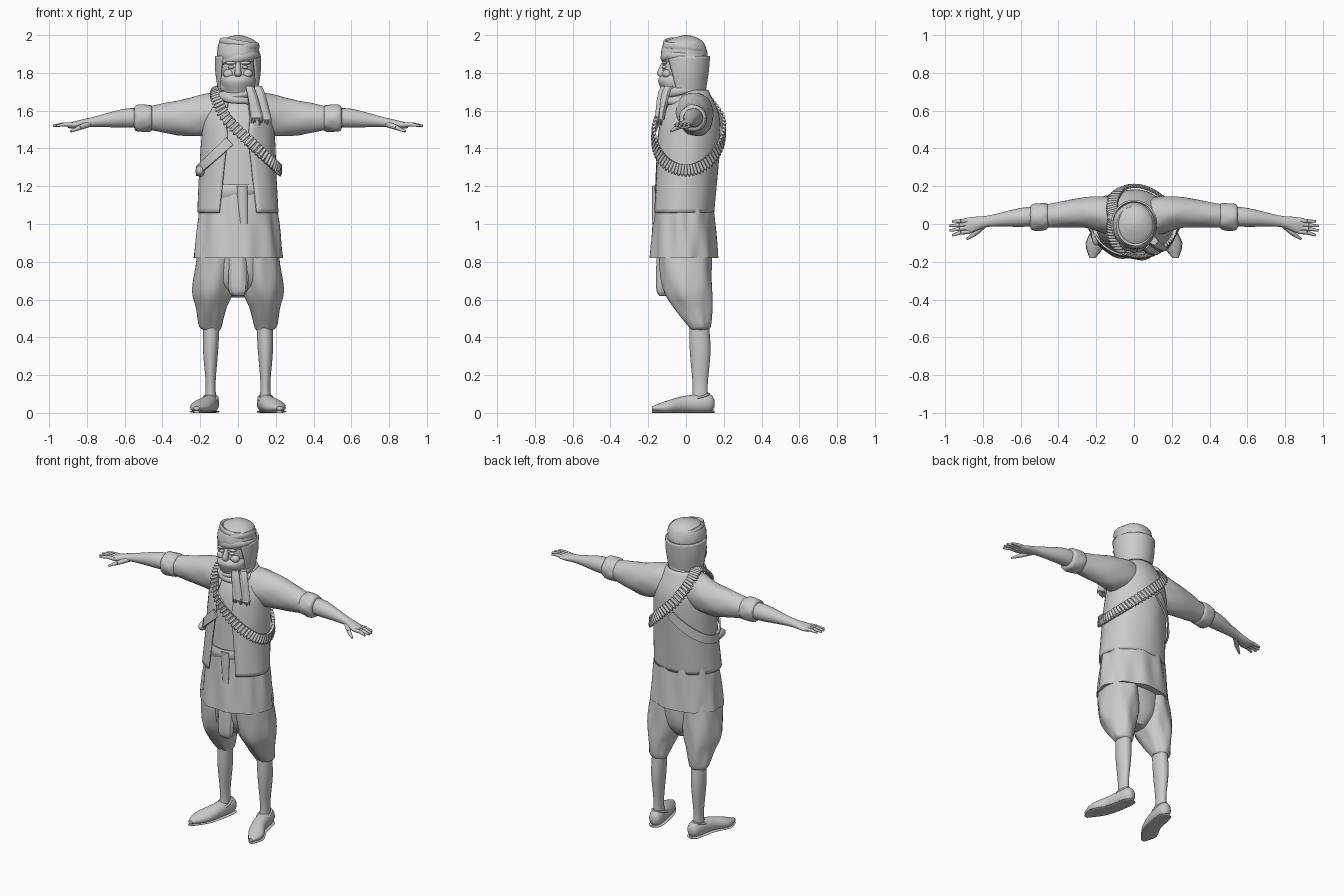
import bpy, bmesh, math, random
from math import sin, cos, pi, tau, sqrt
from mathutils import Vector

random.seed(4)
if "Cube" in bpy.data.objects:
    bpy.data.objects.remove(bpy.data.objects["Cube"])

grey = bpy.data.materials.new("plain grey")
grey.use_nodes = True
grey.diffuse_color = (0.6, 0.6, 0.6, 1)
grey.node_tree.nodes["Principled BSDF"].inputs["Base Color"].default_value = grey.diffuse_color


def finish(name, bm, thickness=0, mirror=False, floor=0):
    for vert in bm.verts:
        vert.co.z = max(vert.co.z, floor)
    bmesh.ops.recalc_face_normals(bm, faces=bm.faces)
    mesh = bpy.data.meshes.new(name)
    bm.to_mesh(mesh)
    bm.free()
    mesh.materials.append(grey)
    part = bpy.data.objects.new(name, mesh)
    bpy.context.collection.objects.link(part)
    if thickness:
        part.modifiers.new("cloth", "SOLIDIFY").thickness = thickness
    if mirror:
        part.modifiers.new("other side", "MIRROR").use_mirror_merge = False
    bpy.ops.object.select_all(action="DESELECT")
    part.select_set(True)
    bpy.context.view_layer.objects.active = part
    bpy.ops.object.shade_smooth_by_angle(angle=math.radians(50))


def at(x=0, y=0, z=0, wide=.1, deep=None, gap=0):
    """One oval cross-section: centre, two radii, half angle of the front opening."""
    return Vector((x, y, z, wide, wide if deep is None else deep, gap))


def spline(keys, steps=4):
    padded = [keys[0], *keys, keys[-1]]
    for a, b, c, d in zip(padded, padded[1:], padded[2:], padded[3:]):
        for step in range(steps):
            t = step / steps
            bend = (a * 2 - b * 5 + c * 4 - d) * t * t + (b * 3 - a - c * 3 + d) * t ** 3
            yield (b * 2 + (c - a) * t + bend) / 2
    yield keys[-1]


def skin(bm, rows, around=True, along=False):
    """Faces between rows of points."""
    rows = [[bm.verts.new(point) for point in row] for row in rows]
    for low, high in zip(rows, rows[1:] + rows[:1] if along else rows[1:]):
        count = len(low)
        for k in range(count if around else count - 1):
            j = (k + 1) % count
            bm.faces.new((low[k], low[j], high[j], high[k]))
    if around and not along:
        bm.faces.new(rows[0])
        bm.faces.new(rows[-1])


def loft(name, *keys, axis="z", sides=40, folds=0, count=5, twist=9, opened=False, **options):
    """Smooth body through cross-sections, with optional cloth folds."""
    along = "xyz".index(axis)
    across, other = [i for i in range(3) if i != along]
    rows = []
    for ring in spline(keys):
        row = []
        for k in range(sides):
            share = k / (sides - 1) if opened else k / sides
            angle = ring[5] - pi / 2 + (tau - 2 * ring[5]) * share
            turn = twist * ring[along]
            crease = 1 + folds * (sin(count * angle + turn) + sin((count + 3) * angle - turn) / 2)
            point = Vector(ring[:3])
            point[across] += ring[3] * crease * cos(angle)
            point[other] += ring[4] * crease * sin(angle)
            row.append(point)
        rows.append(row)
    bm = bmesh.new()
    skin(bm, rows, around=not opened)
    finish(name, bm, **options)


def roll(name, centre, wide, deep, tall, thick, lean=0, pitch=0):
    """Rolled cloth ring, leaning sideways or pitched forward."""
    rows = []
    for k in range(40):
        angle = tau * k / 40
        swell = tall * (1 + sin(3 * angle + 50 * centre.z) / 7)
        row = []
        for j in range(10):
            turn = tau * j / 10
            x = (wide + thick * cos(turn)) * cos(angle)
            y = (deep + thick * cos(turn)) * sin(angle)
            row.append(centre + Vector((x, y, swell * sin(turn) + lean * x + pitch * y)))
        rows.append(row)
    bm = bmesh.new()
    skin(bm, rows, along=True)
    finish(name, bm)


def rod(bm, start, end, thick, tip, sides=8):
    frame = (end - start).to_track_quat("Z", "Y").to_matrix().to_4x4()
    frame.translation = (start + end) / 2
    bmesh.ops.create_cone(bm, cap_ends=True, segments=sides, radius1=thick, radius2=tip,
                          depth=(end - start).length, matrix=frame)


def ball(name, centre, size, mirror=False):
    bm = bmesh.new()
    bmesh.ops.create_uvsphere(bm, u_segments=16, v_segments=10, radius=1)
    for vert in bm.verts:
        vert.co = centre + vert.co * Vector.Fill(3, 0).dot(vert.co) + Vector(c * s for c, s in zip(vert.co, size))
    finish(name, bm, mirror=mirror)


def torso(z, inset=0):
    """Cross-section of the upper body, rounding off above the chest."""
    rounding = sqrt(1 - (max(0, z - 1.45) / .3) ** 2)
    wide = (.195 + max(0, 1.45 - z) / 20) * rounding
    return at(z=z, y=.08 * (z - 1.3), wide=wide - inset, deep=.17 * rounding - inset,
              gap=.3 + abs(z - 1.45) / 2)


def strap_path(middle, rise, start, sweep, steps):
    """Tilted loop lying on the torso: point, outward and cross directions."""
    points = []
    for k in range(steps):
        angle = start + sweep * k / steps
        z = middle - rise * cos(angle)
        ring = torso(z)
        points.append(Vector((ring[3] * cos(angle), ring[1] + ring[4] * sin(angle), z)))
    for k, point in enumerate(points):
        outward = Vector((point.x, point.y, 3 * max(0, point.z - 1.55))).normalized()
        ahead = points[(k + 1) % steps] - points[k - 1]
        yield point + outward * .008, outward, ahead.cross(outward).normalized()


def strap(name, path, width, closed):
    rows = [[p + side * width * s + out * lift for s, lift in ((-1, 0), (-1, .01), (1, .01), (1, 0))]
            for p, out, side in path]
    bm = bmesh.new()
    skin(bm, rows, along=closed)
    finish(name, bm)


# Shirt, skirt of the tunic, open jacket and sash
loft("shirt", *[torso(1.1 + i / 10, inset=.015) for i in range(7)], folds=.01)
loft("tunic_skirt", at(z=.82, y=-.01, wide=.235, deep=.18), at(z=1, y=-.01, wide=.215, deep=.165),
     at(z=1.2, y=-.01, wide=.185, deep=.15), folds=.025, count=9, sides=72)
loft("jacket", *[torso(1.06 + .13 * i) for i in range(6)], folds=.008, opened=True, thickness=.01)
roll("sash", Vector((0, -.01, 1.18)), wide=.18, deep=.15, tall=.035, thick=.012, lean=.05)
loft("sash_tail", at(z=1, x=.03, y=-.17, wide=.02, deep=.01), at(z=1.2, x=.02, y=-.16, wide=.03, deep=.02))

# Baggy trousers with a hanging front panel
loft("hanging_panel", at(z=.62, y=-.12, wide=.03, deep=.02), at(z=.67, y=-.13, wide=.05, deep=.03),
     at(z=.9, y=-.12, wide=.05, deep=.03), folds=.07)
loft("trouser_seat", at(z=.61, y=.02, wide=.05), at(z=.7, wide=.18, deep=.12),
     at(z=.9, y=-.01, wide=.2, deep=.14), folds=.03)
loft("trouser_legs", at(z=.44, x=.14, y=.07, wide=.045), at(z=.46, x=.145, y=.07, wide=.06),
     at(z=.55, x=.14, y=.04, wide=.08, deep=.1), at(z=.66, x=.13, y=.01, wide=.11, deep=.13),
     at(z=.88, x=.11, y=-.01, deep=.14), folds=.035, twist=14, mirror=True)

# Calves and soft shoes with the toes turned out
loft("calves", at(z=.04, x=.145, y=.075, wide=.035, deep=.045), at(z=.15, x=.145, y=.075, wide=.026, deep=.04),
     at(z=.33, x=.145, y=.075, wide=.04, deep=.055), at(z=.48, x=.14, y=.07, wide=.043, deep=.05), mirror=True)
shoe = [at(y=.15, x=.14, z=.05, wide=.015, deep=.02), at(y=.12, x=.14, z=.05, wide=.04, deep=.05),
        at(y=0, x=.16, z=.045, wide=.046), at(y=-.1, x=.2, z=.03, wide=.053, deep=.035),
        at(y=-.18, x=.22, z=.025, wide=.015, deep=.01)]
loft("shoes", *shoe, axis="y", mirror=True, floor=.008)
loft("soles", *[at(r[0], r[1], .006, r[3] * 1.05, .007) for r in shoe], axis="y", mirror=True)
for word, side in (("left", 1), ("right", -1)):
    roll(word + "_shoe_collar", Vector((side * .145, .065, .08)), wide=.035, deep=.055,
         tall=.007, thick=.007, pitch=.3)

# Sleeves, rolled cuffs and bare forearms
loft("sleeves", at(x=.04, y=.03, z=1.6, wide=.09), at(x=.13, y=.045, z=1.585, wide=.1, deep=.11),
     at(x=.27, y=.06, z=1.565, wide=.08, deep=.1), at(x=.48, y=.04, z=1.56, wide=.06),
     axis="x", folds=.02, twist=30, mirror=True)
loft("cuffs", at(x=.455, y=.04, z=1.56, wide=.05), at(x=.465, y=.04, z=1.56, wide=.07),
     at(x=.535, y=.035, z=1.56, wide=.07), at(x=.55, y=.035, z=1.56, wide=.05),
     axis="x", folds=.025, twist=60, mirror=True)
loft("forearms", at(x=.5, y=.04, z=1.56, wide=.05), at(x=.6, y=.035, z=1.56, wide=.05),
     at(x=.77, y=.015, z=1.54, wide=.03, deep=.026), at(x=.86, y=-.005, z=1.525, wide=.042, deep=.02),
     at(x=.9, y=-.01, z=1.52, wide=.04, deep=.012), axis="x", mirror=True)

# Fingers fan out from the palm; the thumb points forward and down
bm = bmesh.new()
for k in range(4):
    knuckle = Vector((.87, .02 - .02 * k, 1.525))
    reach = .115 - .015 * abs(k - 1.5)
    middle = knuckle + Vector((reach / 2, -.005, .002))
    rod(bm, knuckle, middle, .012, .011)
    rod(bm, middle, knuckle + Vector((reach, -.005 * (k + 1), -.005)), .011, .006)
thumb = Vector((.84, -.05, 1.51))
rod(bm, Vector((.79, 0, 1.53)), thumb, .018, .013)
rod(bm, thumb, thumb + Vector((.045, -.03, -.02)), .013, .006)
finish("fingers", bm, mirror=True)

# Head and face
loft("head", at(z=1.64, wide=.07), at(z=1.72, y=-.02, wide=.075, deep=.09),
     at(z=1.8, y=-.02, wide=.09, deep=.105), at(z=1.9, y=-.01, wide=.09, deep=.1))
loft("nose", at(z=1.78, y=-.125, wide=.014), at(z=1.8, y=-.13, wide=.018, deep=.024),
     at(z=1.86, y=-.115, wide=.01))


def feature(name, x, y, z, *size):
    ball(name, Vector((x, y, z)), size, mirror=True)


feature("eyes", .036, -.115, 1.83, .017, .012, .009)
feature("brows", .038, -.115, 1.853, .03, .014, .009)
feature("cheeks", .048, -.1, 1.795, .03, .025, .025)

# Cloth over the mouth, around the head and wound into a turban
loft("face_cloth", at(z=1.65), at(z=1.7, y=-.02, wide=.09, deep=.105),
     at(z=1.76, y=-.025, deep=.125), at(z=1.79, y=-.02, wide=.09, deep=.105), folds=.02, twist=25)
loft("head_cloth", at(z=1.69, wide=.092, gap=1.1), at(z=1.8, wide=.11, gap=.9),
     at(z=1.89, wide=.112, deep=.118, gap=.7), opened=True, thickness=.01)
loft("turban", at(z=1.86, y=-.01, wide=.105, deep=.115), at(z=1.9, y=-.01, wide=.113, deep=.124),
     at(z=1.96, y=-.01, deep=.105), at(z=1.99, wide=.05), at(z=2, wide=.005), folds=.012, twist=40)
for k in range(4):
    roll(f"turban_wrap_{k}", Vector((.005, -.01, 1.87 + .025 * k)), wide=.103 - .003 * k, deep=.113 - .004 * k,
         tall=.021, thick=.012, lean=.17 * (-1) ** k, pitch=-.1)
for k in range(3):
    roll(f"neck_scarf_{k}", Vector((0, -.01, 1.67 + .025 * k)), wide=.097 - .005 * k, deep=.108 - .005 * k,
         tall=.022, thick=.016, lean=.13 * (-1) ** (k + 1), pitch=.12)

# Scarf tails with fringes
for k in range(2):
    x, y, low = .1 + .045 * k, -.15 + .02 * k, 1.56 - .01 * k
    loft(f"scarf_tail_{k}", at(x, y, low, .032, .015), at(x - .025, y + .02, 1.68, .025, .02),
         at(x - .04, y + .04, 1.73, .02), folds=.08, twist=12)
    bm = bmesh.new()
    for j in range(6):
        root = Vector((x - .028 + .011 * j, y, low + .01))
        rod(bm, root, root + Vector((random.uniform(-.005, .005), 0, random.uniform(-.04, -.025))), .006, .003)
    finish(f"scarf_fringe_{k}", bm)

# Cartridge belt from right shoulder to left hip, and a plain strap to the right hip
belt = list(strap_path(middle=1.495, rise=.21, start=0, sweep=tau, steps=72))
strap("cartridge_belt", belt, width=.025, closed=True)
bm = bmesh.new()
for point, outward, across in belt:
    core = point + outward * .012
    rod(bm, core - across * .03, core + across * .02, .009, .009)
    rod(bm, core + across * .02, core + across * .034, .008, .003)
finish("cartridges", bm)
plain = list(strap_path(middle=1.48, rise=-.2, start=pi / 2, sweep=pi, steps=30))
strap("plain_strap", plain[1:-1], width=.027, closed=False)
ball("hip_pouch", Vector((-.2, -.06, 1.28)), (.025, .055, .03))
